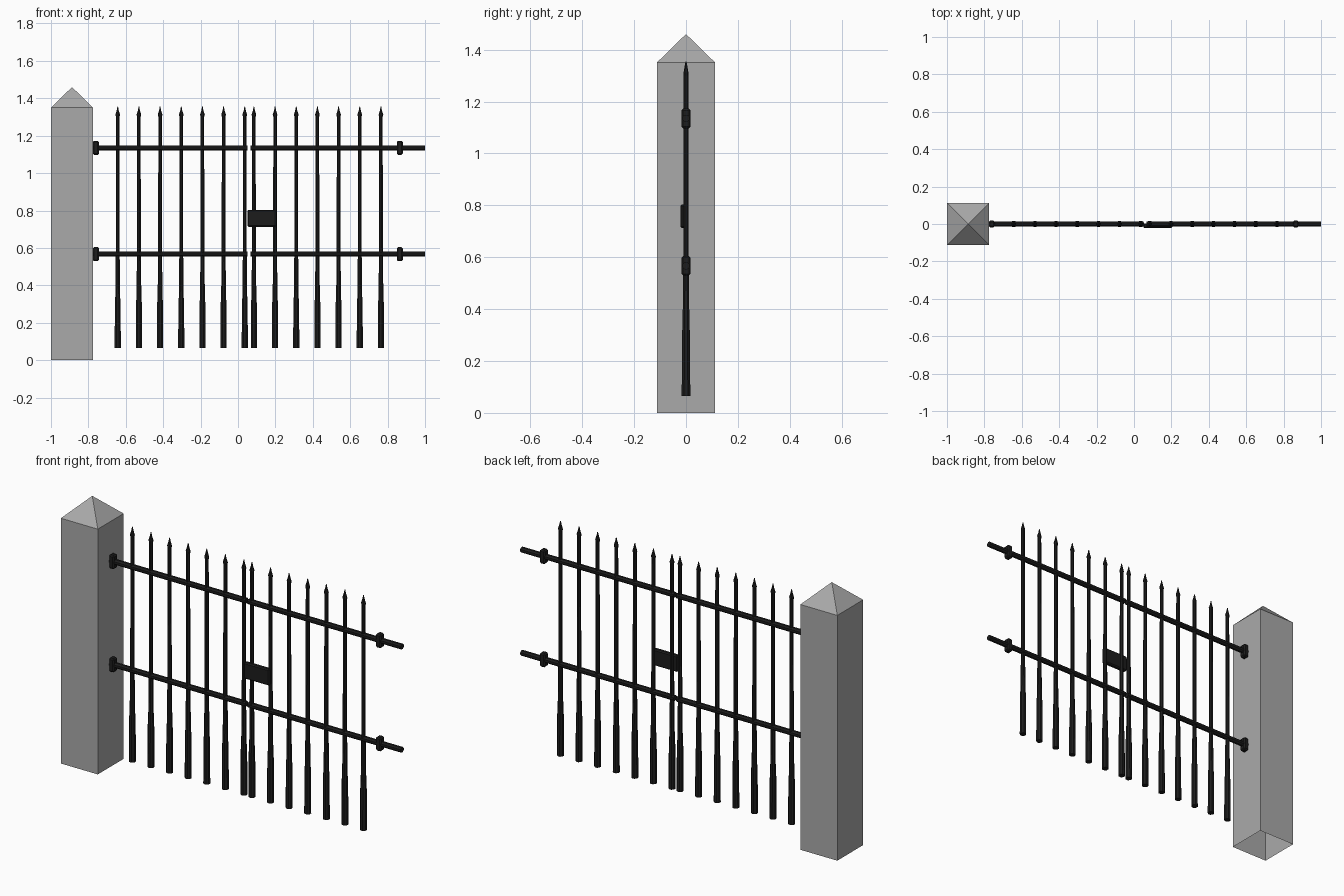
import bpy
import bmesh
from math import cos, sin, tau

default = bpy.data.objects.get("Cube")
if default:
    bpy.data.objects.remove(default, do_unlink=True)


def material(name, rgb):
    mat = bpy.data.materials.new(name)
    mat.use_nodes = True
    color = (*rgb, 1.0)
    mat.diffuse_color = color
    mat.node_tree.nodes["Principled BSDF"].inputs["Base Color"].default_value = color
    return mat


STONE = material("grey stone", (0.4, 0.4, 0.4))
IRON = material("black iron", (0.012, 0.012, 0.012))


def finish(name, bm, mat):
    bmesh.ops.recalc_face_normals(bm, faces=bm.faces)
    mesh = bpy.data.meshes.new(name)
    bm.to_mesh(mesh)
    bm.free()
    mesh.materials.append(mat)
    obj = bpy.data.objects.new(name, mesh)
    bpy.context.collection.objects.link(obj)
    return obj


def loft(name, rings, sides, axis, mat, offset=(0, 0, 0)):
    """Skin elliptical rings given as (position, radius_a, radius_b)."""
    bm = bmesh.new()
    loops = []
    for t, ra, rb in rings:
        loop = []
        for i in range(sides):
            angle = tau * (i + 0.5) / sides
            a, b = ra * cos(angle), rb * sin(angle)
            loop.append(bm.verts.new((a, b, t) if axis == "z" else (t, a, b)))
        loops.append(loop)
    for low, high in zip(loops, loops[1:]):
        for i in range(sides):
            j = (i + 1) % sides
            bm.faces.new((low[i], low[j], high[j], high[i]))
    bm.faces.new(loops[0][::-1])
    bm.faces.new(loops[-1])
    obj = finish(name, bm, mat)
    obj.location = offset
    return obj


def box(name, lo, hi, bevel, mat):
    bm = bmesh.new()
    bmesh.ops.create_cube(bm, size=1)
    for v in bm.verts:
        v.co = [l + (c + 0.5) * (h - l) for c, l, h in zip(v.co, lo, hi)]
    bmesh.ops.bevel(bm, geom=bm.edges[:], offset=bevel, segments=1, affect="EDGES")
    return finish(name, bm, mat)


# Stone post: open-bottomed shaft with a pyramid cap
POST_X, HALF, SHOULDER, PEAK = -0.8875, 0.1125, 1.35, 1.46
bm = bmesh.new()
corners = [(-HALF, -HALF), (HALF, -HALF), (HALF, HALF), (-HALF, HALF)]
foot = [bm.verts.new((POST_X + x, y, 0)) for x, y in corners]
top = [bm.verts.new((POST_X + x, y, SHOULDER)) for x, y in corners]
apex = bm.verts.new((POST_X, 0, PEAK))
for i in range(4):
    j = (i + 1) % 4
    bm.faces.new((foot[i], foot[j], top[j], top[i]))
    bm.faces.new((top[i], top[j], apex))
finish("stone_post", bm, STONE)

# Pickets: thick foot, slim shaft, pointed spear head
PICKET = [
    (0.065, 0.018, 0.018), (0.31, 0.0165, 0.0165), (0.33, 0.0145, 0.0145),
    (0.55, 0.0115, 0.0115), (1.30, 0.010, 0.010), (1.312, 0.0135, 0.010),
    (1.335, 0.006, 0.006), (1.355, 0.002, 0.002),
]
for leaf, start in (("left", 0.085), ("right", -0.643)):
    for n in range(7):
        loft(f"{leaf}_picket_{n + 1}", PICKET, 8, "z", IRON, (start + n * 0.1132, 0, 0))

# Rails of both gate leaves, with hinge collars
for level, z in (("lower", 0.567), ("upper", 1.135)):
    for leaf, x0, x1 in (("right", -0.775, 0.052), ("left", 0.066, 1.0)):
        loft(f"{leaf}_{level}_rail", [(x0, 0.015, 0.015), (x1, 0.015, 0.015)],
             8, "x", IRON, (0, 0, z))
    for leaf, x in (("right", -0.76), ("left", 0.865)):
        box(f"{leaf}_{level}_hinge_collar", (x - 0.016, -0.018, z - 0.038),
            (x + 0.016, 0.018, z + 0.038), 0.007, IRON)

# Lock box on the front of the left leaf
box("lock_box", (0.05, -0.022, 0.713), (0.205, 0.004, 0.803), 0.006, IRON)
